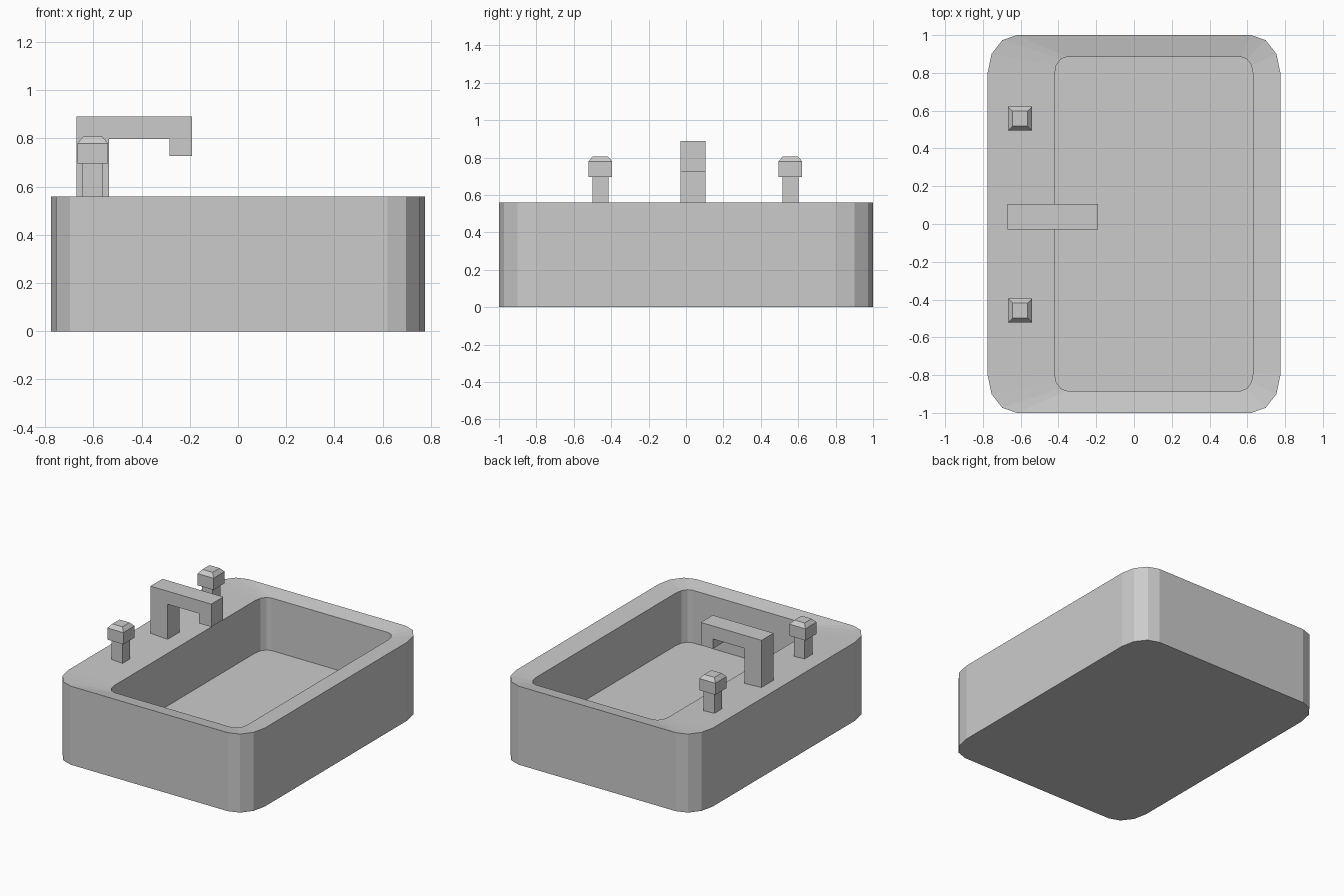
import bpy, bmesh
from math import cos, sin, pi

if "Cube" in bpy.data.objects:
    bpy.data.objects.remove(bpy.data.objects["Cube"])


def make_object(name, bm):
    bmesh.ops.recalc_face_normals(bm, faces=bm.faces[:])
    mesh = bpy.data.meshes.new(name)
    bm.to_mesh(mesh)
    bm.free()
    obj = bpy.data.objects.new(name, mesh)
    bpy.context.collection.objects.link(obj)
    return obj


def rounded_rect(x0, x1, y0, y1, rx, ry, steps=3):
    corners = [(x1 - rx, y1 - ry), (x0 + rx, y1 - ry), (x0 + rx, y0 + ry), (x1 - rx, y0 + ry)]
    return [(cx + rx * cos((q + i / steps) * pi / 2), cy + ry * sin((q + i / steps) * pi / 2))
            for q, (cx, cy) in enumerate(corners) for i in range(steps + 1)]


def loft(name, levels):
    """Skin a stack of (outline, z) loops and cap both ends."""
    bm = bmesh.new()
    loops = [[bm.verts.new((x, y, z)) for x, y in outline] for outline, z in levels]
    for a, b in zip(loops, loops[1:]):
        for i in range(len(a)):
            j = (i + 1) % len(a)
            bm.faces.new((a[i], a[j], b[j], b[i]))
    bm.faces.new(loops[0][::-1])
    bm.faces.new(loops[-1])
    return make_object(name, bm)


def square(cx, cy, half):
    return [(cx + half * sx, cy + half * sy) for sx, sy in ((-1, -1), (1, -1), (1, 1), (-1, 1))]


# Basin: outer wall, rim sloping gently inward, vertical inner wall, floor
outer = rounded_rect(-0.775, 0.775, -1, 1, 0.155, 0.2)
inner = rounded_rect(-0.42, 0.63, -0.883, 0.885, 0.065, 0.09)
loft("basin", [(outer, 0), (outer, 0.56), (inner, 0.54), (inner, 0.165)])

# Faucet: hooked side profile extruded across y
profile = [(-0.67, 0.54), (-0.535, 0.54), (-0.535, 0.797), (-0.285, 0.797),
           (-0.285, 0.727), (-0.19, 0.727), (-0.19, 0.89), (-0.67, 0.89)]
bm = bmesh.new()
side = bm.faces.new([bm.verts.new((x, -0.03, z)) for x, z in profile])
extruded = bmesh.ops.extrude_face_region(bm, geom=[side], use_keep_orig=True)
moved = [g for g in extruded["geom"] if isinstance(g, bmesh.types.BMVert)]
bmesh.ops.translate(bm, verts=moved, vec=(0, 0.135, 0))
make_object("faucet", bm)

# Tap handles: square stem, wider head with a bevelled top
for name, y in (("left_handle", -0.458), ("right_handle", 0.558)):
    stem, head, top = (square(-0.603, y, h) for h in (0.043, 0.063, 0.04))
    loft(name, [(stem, 0.54), (stem, 0.697), (head, 0.697), (head, 0.78), (top, 0.807)])
